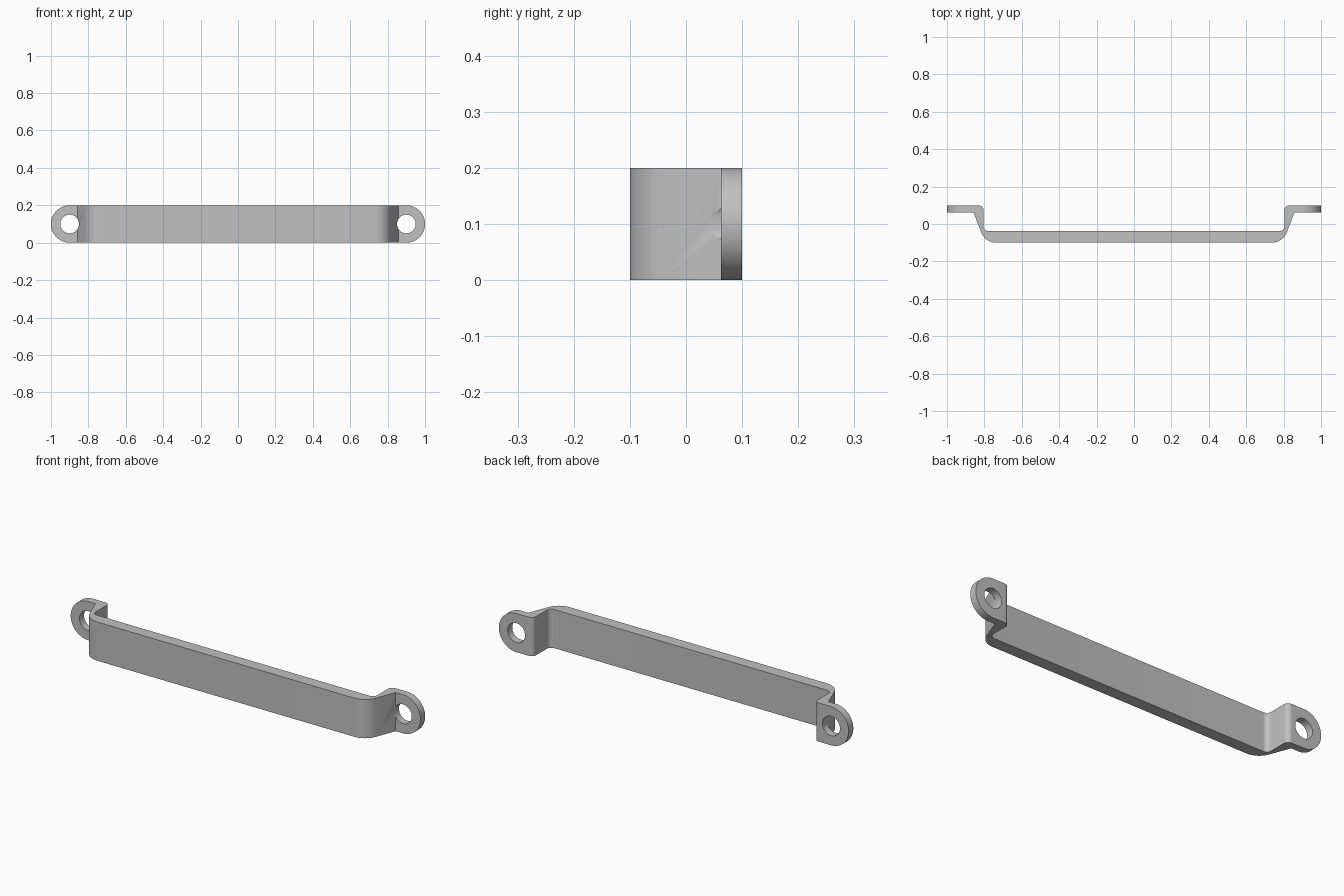
import bpy, bmesh, math
from mathutils import Vector

cube = bpy.data.objects.get("Cube")
if cube:
    bpy.data.objects.remove(cube, do_unlink=True)

WIDTH = 0.2
HOLE_X = 0.9

steel = bpy.data.materials.new("grey_steel")
steel.use_nodes = True
grey = (0.53, 0.53, 0.53, 1)
steel.diffuse_color = grey
steel.node_tree.nodes["Principled BSDF"].inputs["Base Color"].default_value = grey


def fillet(prev, corner, nxt, length, steps=10):
    """Round a corner with an arc that leaves each side `length` from it."""
    if not length:
        return [corner]
    u, v = (prev - corner).normalized(), (nxt - corner).normalized()
    half = u.angle(v) / 2
    radius = length * math.tan(half)
    centre = corner + (u + v).normalized() * (length / math.cos(half))
    start = corner + u * length - centre
    end = corner + v * length - centre
    sweep = start.angle(end)
    return [centre + (start * math.sin(sweep * (1 - i / steps))
                      + end * math.sin(sweep * i / steps)) / math.sin(sweep)
            for i in range(steps + 1)]


def prism(name, points, extrude):
    """Extrude a closed outline into a solid."""
    bm = bmesh.new()
    face = bm.faces.new([bm.verts.new(p) for p in points])
    moved = bmesh.ops.extrude_face_region(bm, geom=[face])["geom"]
    bmesh.ops.translate(bm, vec=extrude,
                        verts=[g for g in moved if isinstance(g, bmesh.types.BMVert)])
    bmesh.ops.recalc_face_normals(bm, faces=bm.faces)
    mesh = bpy.data.meshes.new(name)
    bm.to_mesh(mesh)
    bm.free()
    mesh.materials.append(steel)
    obj = bpy.data.objects.new(name, mesh)
    bpy.context.collection.objects.link(obj)
    return obj


def arc(cx, radius, start, sweep, steps):
    """Points on an arc in the xz plane, in front of the handle."""
    return [(cx + radius * math.cos(start + sweep * i / steps), -0.3,
             WIDTH / 2 + radius * math.sin(start + sweep * i / steps))
            for i in range(steps + 1)]


# Bent strip seen from above: one half as corner points with rounding lengths
half = [((0.796, -0.1), 0.06), ((0.858, 0.062), 0), ((1.05, 0.062), 0),
        ((1.05, 0.1), 0), ((0.805, 0.1), 0.025), ((0.805, -0.038), 0.025)]
corners = half + [((-x, y), r) for (x, y), r in reversed(half)]
outline = []
for i, (p, length) in enumerate(corners):
    before = Vector(corners[i - 1][0])
    after = Vector(corners[(i + 1) % len(corners)][0])
    outline += fillet(before, Vector(p), after, length)
handle = prism("pull_handle", [(p.x, p.y, -0.05) for p in outline],
               (0, 0, WIDTH + 0.1))

# Rounded tab ends and screw holes
ends = (arc(HOLE_X, WIDTH / 2, -math.pi / 2, math.pi, 32)
        + arc(-HOLE_X, WIDTH / 2, math.pi / 2, math.pi, 32))
cutters = [(prism("round_end_trim", ends, (0, 0.6, 0)), "INTERSECT")]
for side in (-1, 1):
    circle = arc(side * HOLE_X, 0.05, 0, math.tau, 40)[:-1]
    cutters.append((prism("screw_hole_cutter", circle, (0, 0.6, 0)), "DIFFERENCE"))

bpy.context.view_layer.objects.active = handle
for cutter, operation in cutters:
    cutter.hide_render = True
    mod = handle.modifiers.new(cutter.name, "BOOLEAN")
    mod.operation = operation
    mod.solver = "EXACT"
    mod.object = cutter
    bpy.ops.object.modifier_apply(modifier=mod.name)
    bpy.data.objects.remove(cutter, do_unlink=True)

# Smooth bends, crisp edges
bpy.ops.object.select_all(action="DESELECT")
handle.select_set(True)
bpy.ops.object.shade_smooth_by_angle(angle=math.radians(30))
